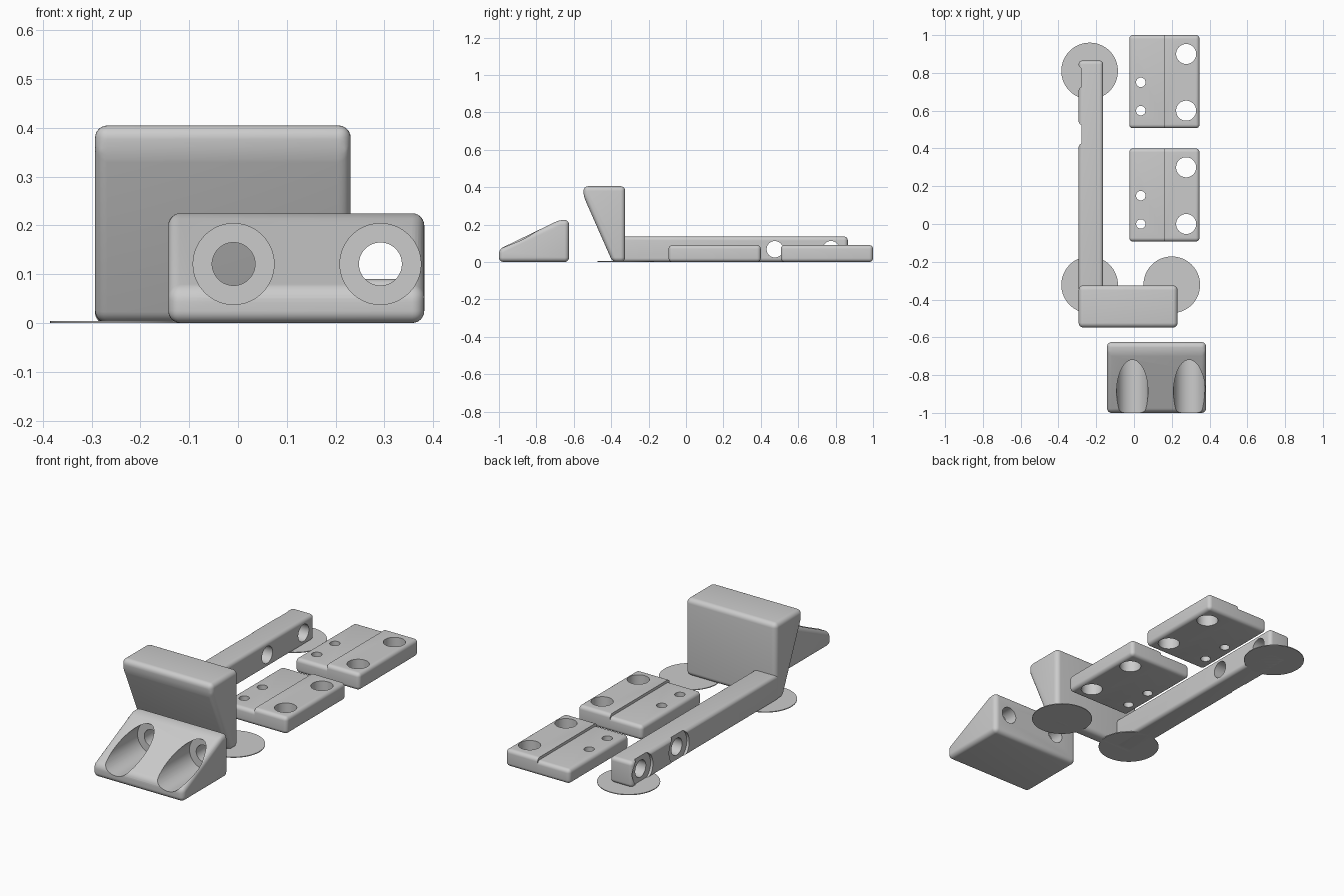
import bpy, bmesh, math
from mathutils import Matrix, Vector

old = bpy.data.objects.get("Cube")
if old:
    bpy.data.objects.remove(old, do_unlink=True)

grey = bpy.data.materials.new("light_grey")
grey.use_nodes = True
grey.diffuse_color = (0.6, 0.6, 0.6, 1)
grey.node_tree.nodes["Principled BSDF"].inputs["Base Color"].default_value = grey.diffuse_color


def link(name, bm):
    bmesh.ops.recalc_face_normals(bm, faces=bm.faces)
    mesh = bpy.data.meshes.new(name)
    bm.to_mesh(mesh)
    bm.free()
    mesh.materials.append(grey)
    obj = bpy.data.objects.new(name, mesh)
    bpy.context.collection.objects.link(obj)
    return obj


def activate(obj):
    bpy.ops.object.select_all(action='DESELECT')
    obj.select_set(True)
    bpy.context.view_layer.objects.active = obj


def smooth(obj):
    activate(obj)
    bpy.ops.object.shade_smooth_by_angle(angle=math.radians(30))


def rounded_prism(name, profile, x0, x1, radius, keep_sharp_x=None):
    """Extrude a (y, z) profile along x and round its edges."""
    bm = bmesh.new()
    face = bm.faces.new([bm.verts.new((x0, y, z)) for y, z in profile])
    ext = bmesh.ops.extrude_face_region(bm, geom=[face])["geom"]
    bmesh.ops.translate(bm, vec=(x1 - x0, 0, 0),
                        verts=[g for g in ext if isinstance(g, bmesh.types.BMVert)])
    bmesh.ops.recalc_face_normals(bm, faces=bm.faces)
    edges = [e for e in bm.edges if keep_sharp_x is None
             or any(abs(v.co.x - keep_sharp_x) > 1e-4 for v in e.verts)]
    bmesh.ops.bevel(bm, geom=edges, offset=radius, offset_type='OFFSET',
                    segments=6, profile=0.5, affect='EDGES', clamp_overlap=True)
    return link(name, bm)


def box_profile(y0, y1, height):
    return [(y0, 0), (y1, 0), (y1, height), (y0, height)]


def cylinder(name, start, end, radius):
    a, b = Vector(start), Vector(end)
    turn = (b - a).to_track_quat('Z', 'Y').to_matrix().to_4x4()
    bm = bmesh.new()
    bmesh.ops.create_cone(bm, cap_ends=True, segments=64, radius1=radius, radius2=radius,
                          depth=(b - a).length,
                          matrix=Matrix.Translation((a + b) / 2) @ turn)
    return link(name, bm)


def drill(obj, start, end, radius):
    cutter = cylinder("cutter", start, end, radius)
    cutter.hide_render = True
    mod = obj.modifiers.new("hole", 'BOOLEAN')
    mod.operation = 'DIFFERENCE'
    mod.solver = 'EXACT'
    mod.object = cutter
    activate(obj)
    bpy.ops.object.modifier_apply(modifier=mod.name)
    bpy.data.objects.remove(cutter, do_unlink=True)


# Sloped wedge with two counterbored holes
wedge = rounded_prism("wedge_block",
                      [(-1, 0), (-0.625, 0), (-0.625, 0.225), (-0.676, 0.225), (-1, 0.068)],
                      -0.143, 0.382, 0.025)
for x in (-0.009, 0.292):
    drill(wedge, (x, -1.1, 0.121), (x, -0.70, 0.121), 0.083)
    drill(wedge, (x, -1.1, 0.121), (x, -0.5, 0.121), 0.044)
smooth(wedge)

# Upright block with a slanted front
smooth(rounded_prism("upright_block",
                     [(-0.393, 0), (-0.325, 0), (-0.325, 0.405), (-0.548, 0.405), (-0.548, 0.352)],
                     -0.293, 0.231, 0.025))

# Long arm with two cross holes and shallow recesses on its outer side
arm = rounded_prism("long_arm", box_profile(-0.36, 0.865, 0.136), -0.293, -0.163, 0.02)
for y in (0.475, 0.775):
    drill(arm, (-0.4, y, 0.068), (-0.279, y, 0.068), 0.083)
    drill(arm, (-0.4, y, 0.068), (0, y, 0.068), 0.044)
smooth(arm)

# Two stepped plates: a thin half with small holes, a thick half with large ones
for label, y0, small_holes in (("front", -0.093, (0.0, 0.15)), ("rear", 0.507, (0.6, 0.75))):
    y1 = y0 + 0.493
    thin = rounded_prism(label + "_plate_thin_half", box_profile(y0, y1, 0.076),
                         -0.025, 0.16, 0.02, keep_sharp_x=0.16)
    thick = rounded_prism(label + "_plate_thick_half", box_profile(y0, y1, 0.09),
                          0.16, 0.347, 0.02, keep_sharp_x=0.16)
    for y in small_holes:
        drill(thin, (0.036, y, -0.1), (0.036, y, 0.2), 0.025)
    for y in (small_holes[0], small_holes[0] + 0.3):
        drill(thick, (0.276, y, -0.1), (0.276, y, 0.2), 0.053)
    smooth(thin)
    smooth(thick)

# Thin round pads under the arm and upright
for label, x, y in (("rear", -0.235, 0.81), ("right", -0.235, -0.322), ("left", 0.2, -0.322)):
    smooth(cylinder(label + "_pad", (x, y, 0), (x, y, 0.004), 0.15))
